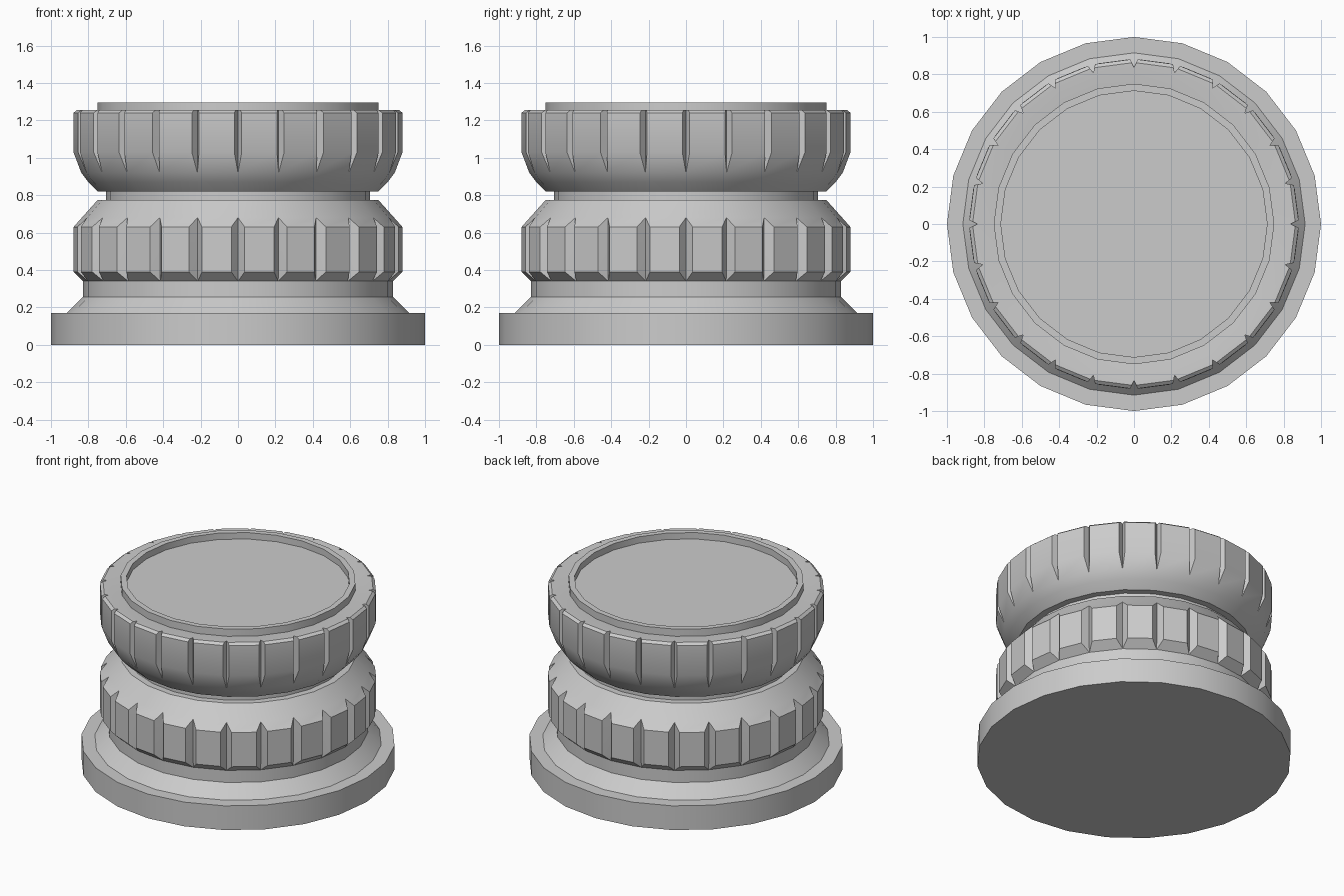
import bpy, bmesh, math

if "Cube" in bpy.data.objects:
    bpy.data.objects.remove(bpy.data.objects["Cube"])

SIDES = 24


def lathe(name, rows):
    """Revolve rows of (radius, z[, notch half width, notch depth]) with a V notch at each corner."""
    bm = bmesh.new()
    rings = []
    for row in rows:
        r, z, hw, depth = (tuple(row) + (0, 0))[:4]
        d = math.asin(hw / r) if r else 0
        ring = []
        for i in range(SIDES):
            a = 2 * math.pi * i / SIDES
            for ang, rad in ((a - d, r), (a, r - depth), (a + d, r)):
                ring.append(bm.verts.new((rad * math.cos(ang), rad * math.sin(ang), z)))
        rings.append(ring)
    n = SIDES * 3
    for lo, hi in zip(rings, rings[1:]):
        for i in range(n):
            j = (i + 1) % n
            bm.faces.new((lo[i], lo[j], hi[j], hi[i]))
    # Collapses the notches of zero width and the centre points
    bmesh.ops.remove_doubles(bm, verts=bm.verts, dist=0.0005)
    mesh = bpy.data.meshes.new(name)
    bm.to_mesh(mesh)
    bm.free()
    ob = bpy.data.objects.new(name, mesh)
    bpy.context.collection.objects.link(ob)
    bpy.ops.object.select_all(action='DESELECT')
    bpy.context.view_layer.objects.active = ob
    ob.select_set(True)
    bpy.ops.object.shade_smooth_by_angle(angle=math.radians(30))
    return ob


# Wide foot with a sloped shoulder and collar
lathe("foot", [(0, 0), (1, 0), (1, 0.17), (0.915, 0.17), (0.83, 0.255), (0.83, 0.34)])

# Lower grip ring with wide notches
lathe("lower_grip", [(0.83, 0.34), (0.88, 0.39, 0.036, 0.045), (0.88, 0.63, 0.036, 0.045),
                     (0.835, 0.68), (0.75, 0.775)])

# Narrow neck between the grips
lathe("neck", [(0.75, 0.775), (0.705, 0.775), (0.705, 0.82), (0.75, 0.82)])

# Upper grip ring with narrow notches, open at the top
lathe("upper_grip", [(0.75, 0.82), (0.80, 0.87), (0.838, 0.92), (0.88, 1.03, 0.02, 0.042),
                     (0.88, 1.24, 0.02, 0.042), (0.862, 1.255, 0.012, 0.024),
                     (0.838, 1.254), (0.75, 1.245)])

# Raised rim around the recessed top disc
lathe("top_rim", [(0.75, 1.245), (0.75, 1.295), (0.712, 1.295), (0.712, 1.25), (0, 1.25)])
